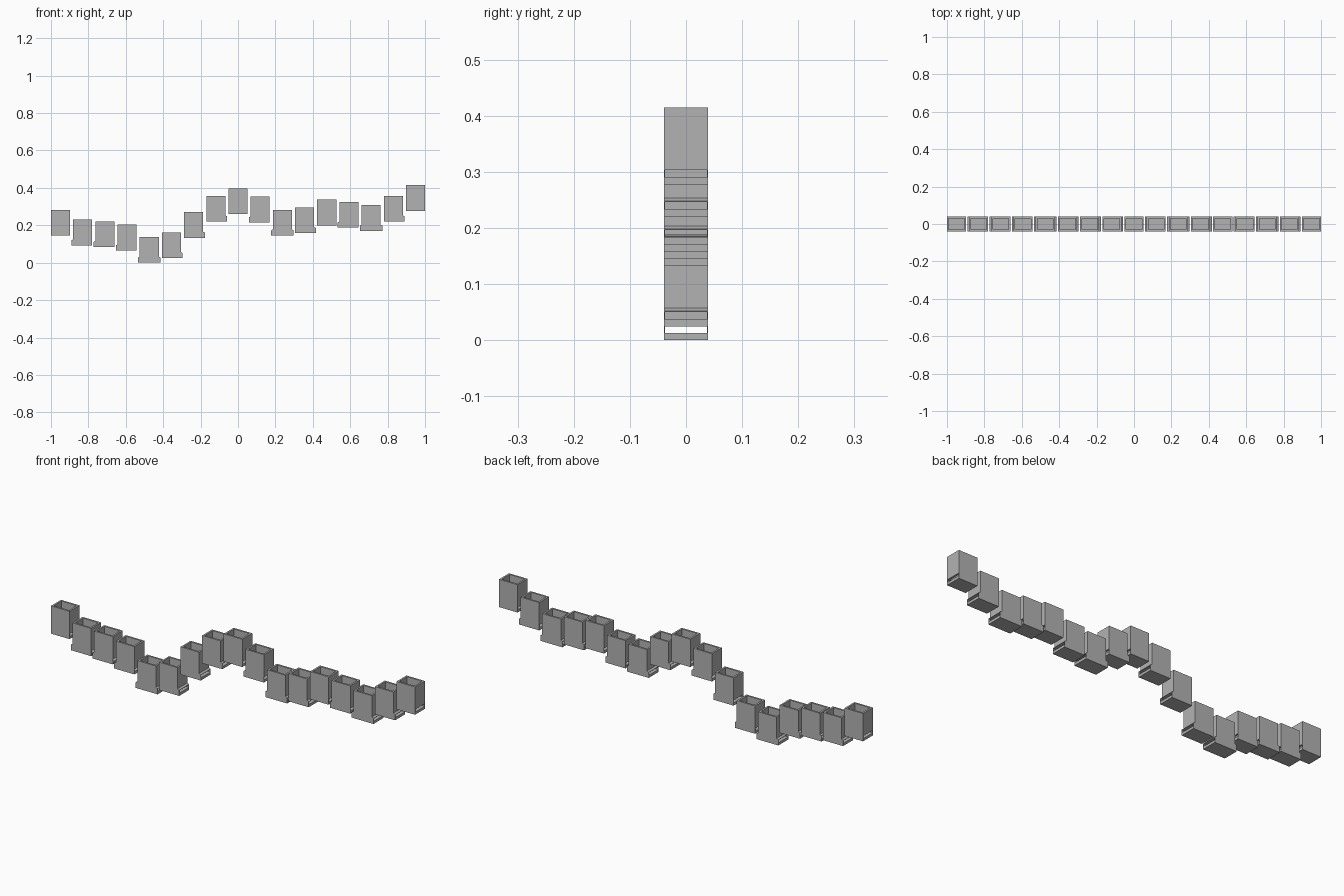
import bpy, bmesh

cube = bpy.data.objects.get("Cube")
if cube:
    bpy.data.objects.remove(cube, do_unlink=True)

grey = bpy.data.materials.new("plain_grey")
grey.use_nodes = True
colour = (0.45, 0.45, 0.45, 1)
grey.diffuse_color = colour
grey.node_tree.nodes["Principled BSDF"].inputs["Base Color"].default_value = colour

W, D, H = 0.051, 0.039, 0.138      # half width, half depth, height
WALL, SKIN = 0.009, 0.002          # upper wall, thin wall beside the slot
FLOOR, SLOT = 0.013, 0.026         # floor top and slot top
LIP = 0.009                        # reach of the lip beside the slot


def prism(bm, profile, y0, y1):
    """Extrude an x-z profile along y."""
    a = [bm.verts.new((x, y0, z)) for x, z in profile]
    b = [bm.verts.new((x, y1, z)) for x, z in profile]
    bm.faces.new(a)
    bm.faces.new(b[::-1])
    for i in range(len(a)):
        j = (i + 1) % len(a)
        bm.faces.new((a[j], a[i], b[i], b[j]))


def block(bm, x0, x1, y0, y1, z0, z1):
    prism(bm, [(x0, z0), (x1, z0), (x1, z1), (x0, z1)], y0, y1)


def open_box(name, x, z, lip_left, lip_right):
    bm = bmesh.new()
    x0 = -W - LIP * lip_right
    x1 = W + LIP * lip_left
    # floor, with the thin walls either side of the slot
    block(bm, x0, x1, -D, D, 0, FLOOR)
    for y in (-D, D - SKIN):
        block(bm, x0, x1, y, y + SKIN, FLOOR, SLOT)
    # open-topped upper walls
    for y in (-D, D - WALL):
        block(bm, -W, W, y, y + WALL, SLOT, H)
    for wx in (-W, W - WALL):
        block(bm, wx, wx + WALL, -D + WALL, D - WALL, SLOT, H)
    # sloped lip roofs
    for side, used in ((1, lip_left), (-1, lip_right)):
        if used:
            prism(bm, [(side * W, SLOT), (side * (W + LIP), SLOT),
                       (side * (W + LIP), SLOT + 0.002),
                       (side * W, SLOT + 0.007)], -D, D)
    bmesh.ops.recalc_face_normals(bm, faces=bm.faces)
    mesh = bpy.data.meshes.new(name)
    bm.to_mesh(mesh)
    bm.free()
    mesh.materials.append(grey)
    obj = bpy.data.objects.new(name, mesh)
    obj.location = (x, 0, z)
    bpy.context.collection.objects.link(obj)


# row of boxes, stepping up and down; lips reach toward higher neighbours
bases = [0.145, 0.092, 0.083, 0.065, 0, 0.024, 0.132, 0.22, 0.26,
         0.215, 0.145, 0.158, 0.2, 0.187, 0.17, 0.22, 0.277]
last = len(bases) - 1
for i, z in enumerate(bases):
    x = (2 * i / last - 1) * (1 - W)
    open_box(f"open_box_{i + 1}", x, z,
             i < last and bases[i + 1] > z,
             i > 0 and bases[i - 1] > z)
